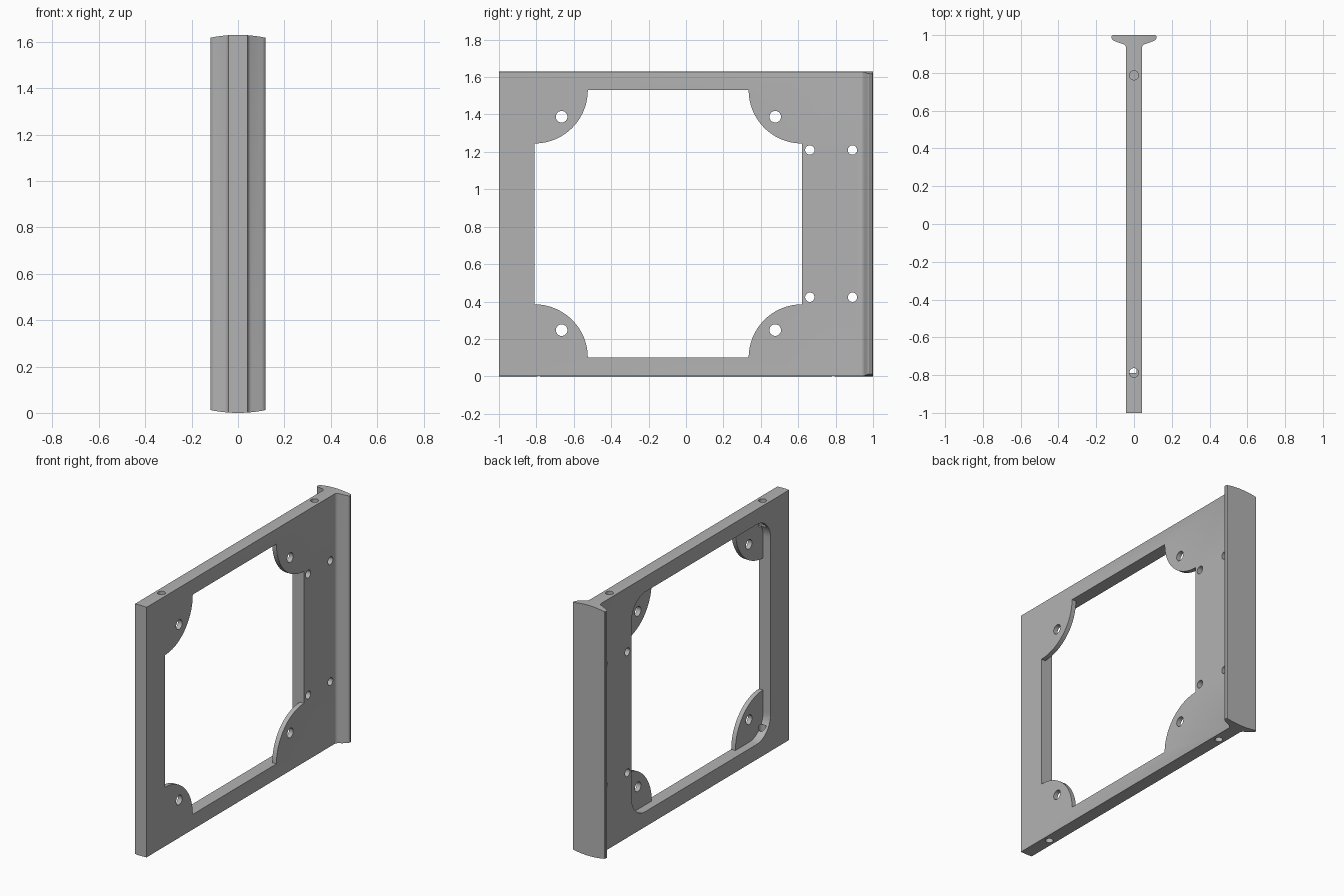
import bpy, bmesh
from math import pi, cos, sin, sqrt
from mathutils import Vector

if "Cube" in bpy.data.objects:
    bpy.data.objects.remove(bpy.data.objects["Cube"])

HEIGHT, HALF_T = 1.63, 0.042
Y0, Y1, Z0, Z1 = -0.81, 0.62, 0.10, 1.53      # window limits
FILLET, TAB_R, TAB_BACK = 0.143, 0.285, 0.012

grey = bpy.data.materials.new("plain grey")
grey.use_nodes = True
grey.diffuse_color = (0.45, 0.45, 0.45, 1)
grey.node_tree.nodes["Principled BSDF"].inputs["Base Color"].default_value = grey.diffuse_color


def prism(name, points, sweep):
    """Extrude a closed 3D outline along a vector."""
    bm = bmesh.new()
    face = bm.faces.new([bm.verts.new(p) for p in points])
    ext = bmesh.ops.extrude_face_region(bm, geom=[face])
    moved = [v for v in ext["geom"] if isinstance(v, bmesh.types.BMVert)]
    bmesh.ops.translate(bm, verts=moved, vec=sweep)
    bmesh.ops.recalc_face_normals(bm, faces=bm.faces)
    mesh = bpy.data.meshes.new(name)
    bm.to_mesh(mesh)
    bm.free()
    mesh.materials.append(grey)
    obj = bpy.data.objects.new(name, mesh)
    bpy.context.collection.objects.link(obj)
    return obj


def arc(cy, cz, r, start, end, n=16):
    steps = [start + (end - start) * i / n for i in range(n + 1)]
    return [(cy + r * cos(a), cz + r * sin(a)) for a in steps]


def combine(target, tool, operation="DIFFERENCE"):
    """Apply a boolean, then discard the cutter."""
    mod = target.modifiers.new("cut", "BOOLEAN")
    mod.operation, mod.solver, mod.object = operation, "EXACT", tool
    bpy.context.view_layer.objects.active = target
    bpy.ops.object.modifier_apply(modifier=mod.name)
    bpy.data.objects.remove(tool)


# Plate with its flared rear flange, swept upward as one section
half = [(HALF_T, -1), (HALF_T, 0.935), (0.045, 0.943), (0.052, 0.95), (0.105, 0.969),
        (0.114, 0.975), (0.119, 0.984), (0.118, 0.994), (0.112, 1)]
section = half + [(-x, y) for x, y in reversed(half)]
frame = prism("mounting_frame", [(x, y, 0) for x, y in section], (0, 0, HEIGHT))

# Gently crowned top and bottom ends
R = 0.58
xs = [-0.16 + 0.02 * i for i in range(17)]
sag = [R - sqrt(R * R - x * x) for x in xs]
crown = [(x, -1.1, s) for x, s in zip(xs, sag)]
crown += [(x, -1.1, HEIGHT - s) for x, s in reversed(list(zip(xs, sag)))]
combine(frame, prism("crown_cutter", crown, (0, 2.2, 0)), "INTERSECT")

# Window: full-depth opening around the tabs, rounded pocket behind them
corners = [(Y0, Z0, 0), (Y1, Z0, 1), (Y1, Z1, 2), (Y0, Z1, 3)]
opening, pocket = [], []
for y, z, k in corners:
    q = k * pi / 2
    opening += arc(y, z, TAB_R, q + pi / 2, q, 24)
    cy = y + FILLET * (1 if y == Y0 else -1)
    cz = z + FILLET * (1 if z == Z0 else -1)
    pocket += arc(cy, cz, FILLET, q + pi, q + pi * 1.5)
combine(frame, prism("opening_cutter", [(-0.2, y, z) for y, z in opening], (0.4, 0, 0)))
combine(frame, prism("pocket_cutter", [(-0.2, y, z) for y, z in pocket], (0.2 + TAB_BACK, 0, 0)))


def drill(start, sweep, r):
    """Bore a round hole from start along x or z."""
    ring = arc(0, 0, r, 0, 2 * pi, 24)[:-1]
    across = [(0, a, b) if sweep[0] else (a, b, 0) for a, b in ring]
    combine(frame, prism("drill", [Vector(start) + Vector(p) for p in across], sweep))


# Tab holes and flange-side mounting holes
for y in (-0.665, 0.477):
    for z in (0.247, 1.388):
        drill((-0.2, y, z), (0.4, 0, 0), 0.031)
for y in (0.662, 0.89):
    for z in (0.423, 1.21):
        drill((-0.2, y, z), (0.4, 0, 0), 0.025)

# Blind holes in the top and bottom edges
for y in (-0.787, 0.787):
    drill((0, y, -0.1), (0, 0, 0.27), 0.024)
    drill((0, y, HEIGHT + 0.1), (0, 0, -0.27), 0.024)

# Smooth curves, crisp edges
bpy.ops.object.select_all(action="DESELECT")
frame.select_set(True)
bpy.context.view_layer.objects.active = frame
bpy.ops.object.shade_smooth_by_angle(angle=pi / 6)
